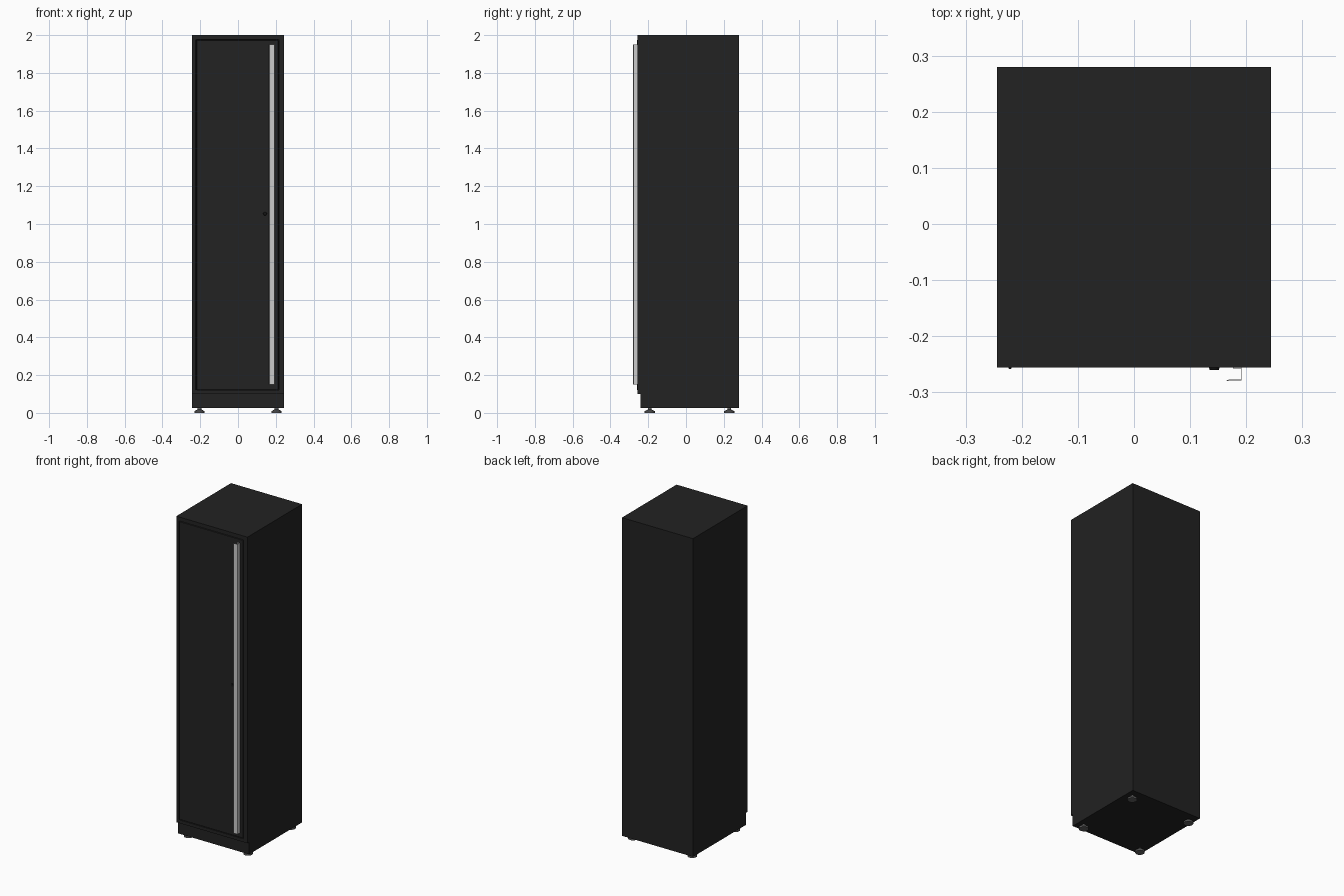
import bpy, bmesh
from mathutils import Vector

if "Cube" in bpy.data.objects:
    bpy.data.objects.remove(bpy.data.objects["Cube"])


def material(name, v):
    m = bpy.data.materials.new(name)
    m.diffuse_color = (v, v, v, 1)
    m.use_nodes = True
    m.node_tree.nodes["Principled BSDF"].inputs["Base Color"].default_value = m.diffuse_color
    return m


BLACK = material("black_paint", 0.016)
DARK = material("black_plastic", 0.008)
STEEL = material("brushed_steel", 0.6)
GREY = material("foot_grey", 0.12)


def finish(name, bm, mat):
    bmesh.ops.recalc_face_normals(bm, faces=bm.faces[:])
    me = bpy.data.meshes.new(name)
    bm.to_mesh(me)
    bm.free()
    me.materials.append(mat)
    ob = bpy.data.objects.new(name, me)
    bpy.context.collection.objects.link(ob)
    return ob


def box(name, x, y, z, mat=BLACK, bevel=0):
    bm = bmesh.new()
    bmesh.ops.create_cube(bm, size=1)
    for v in bm.verts:
        v.co = Vector([(r[0] + r[1]) / 2 + c * (r[1] - r[0]) for r, c in zip((x, y, z), v.co)])
    if bevel:
        bmesh.ops.bevel(bm, geom=bm.edges[:], offset=bevel, segments=1, affect='EDGES')
    return finish(name, bm, mat)


def cylinder(name, loc, r1, r2, depth, mat, axis='Z', sides=32):
    rot = (1.5707963, 0, 0) if axis == 'Y' else (0, 0, 0)
    bpy.ops.mesh.primitive_cone_add(vertices=sides, radius1=r1, radius2=r2, depth=depth,
                                    location=loc, rotation=rot)
    ob = bpy.context.object
    ob.name = name
    ob.data.materials.append(mat)
    bpy.ops.object.shade_smooth_by_angle()
    return ob


W, BACK, FRONT, KICK = 0.244, 0.28, -0.256, -0.24
T = 0.01

# Carcass panels
for s, side in ((-1, "left"), (1, "right")):
    xs = sorted((s * W, s * (W - T)))
    box(side + "_side_panel", xs, (KICK, BACK), (0.025, 2.0))
box("top_panel", (-W + T, W - T), (KICK, BACK), (2 - T, 2.0))
box("bottom_panel", (-W + T, W - T), (KICK, BACK), (0.025, 0.035))
box("back_panel", (-W + T, W - T), (BACK - T, BACK), (0.035, 2 - T))
box("kick_plate", (-W + T, W - T), (KICK, KICK + T), (0.035, 0.1))

# Face frame around the door opening
L, R, Z0, Z1 = -0.223, 0.217, 0.12, 1.976
box("frame_left", (-W, L), (FRONT, KICK), (0.1, 2.0))
box("frame_right", (R, W), (FRONT, KICK), (0.1, 2.0))
box("frame_top", (L, R), (FRONT, KICK), (Z1, 2.0))
box("frame_bottom", (L, R), (FRONT, KICK), (0.1, Z0))
box("door_stop", (L - 0.01, R + 0.01), (KICK, KICK + 0.004), (Z0 - 0.01, Z1 + 0.01), DARK)

# Inset door with shadow gap, hinge barrel and lock
G = 0.003
box("door", (L + G, R - G), (FRONT, KICK), (Z0 + G, Z1 - G), bevel=0.0015)
cylinder("hinge_barrel", (-0.221, -0.2555, (Z0 + Z1) / 2), 0.003, 0.003, Z1 - Z0 - 0.004, DARK, sides=16)
cylinder("lock", (0.143, -0.2575, 1.055), 0.010, 0.008, 0.005, DARK, 'Y')
box("key_slot", (0.142, 0.144), (-0.2605, -0.259), (1.051, 1.059), DARK)

# Full-height handle: bent sheet profile extruded upwards
profile = [(0.176, -0.256), (0.192, -0.256), (0.192, -0.2785), (0.172, -0.2785),
           (0.166, -0.280), (0.165, -0.278), (0.172, -0.277), (0.1905, -0.277),
           (0.1905, -0.2575), (0.176, -0.2575)]
bm = bmesh.new()
face = bm.faces.new([bm.verts.new((x, y, 0.15)) for x, y in profile])
top = bmesh.ops.extrude_face_region(bm, geom=[face])["geom"]
bmesh.ops.translate(bm, vec=(0, 0, 1.8), verts=[v for v in top if isinstance(v, bmesh.types.BMVert)])
finish("handle", bm, STEEL)

# Levelling feet
for x in (-0.204, 0.204):
    for y in (-0.192, 0.229):
        cylinder("foot_pad", (x, y, 0.005), 0.027, 0.027, 0.010, GREY)
        cylinder("foot_collar", (x, y, 0.0135), 0.025, 0.012, 0.007, GREY)
        cylinder("foot_stem", (x, y, 0.021), 0.010, 0.010, 0.014, GREY)
